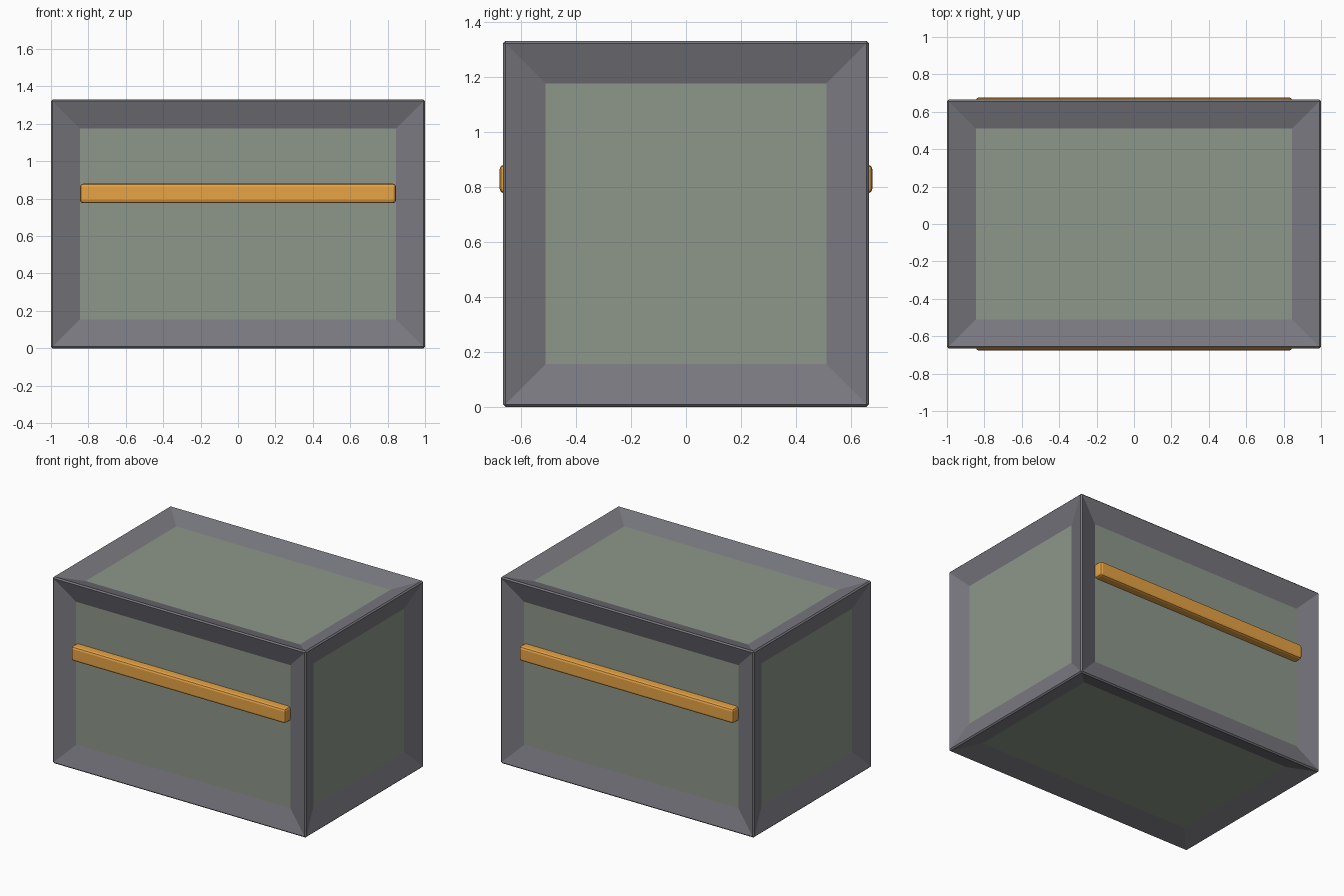
import bpy
import bmesh

if "Cube" in bpy.data.objects:
    bpy.data.objects.remove(bpy.data.objects["Cube"])

W, D, H = 2.0, 1.33, 1.33      # overall crate size
RIM, SINK, EDGE = 0.155, 0.048, 0.009


def material(name, rgb):
    m = bpy.data.materials.new(name)
    m.diffuse_color = (*rgb, 1)
    m.use_nodes = True
    m.node_tree.nodes["Principled BSDF"].inputs["Base Color"].default_value = m.diffuse_color
    return m


frame_mat = material("frame_grey", (0.19, 0.19, 0.215))
panel_mat = material("panel_green_grey", (0.27, 0.31, 0.255))
bar_mat = material("bar_orange", (0.80, 0.37, 0.06))


def box(name, centre, size, bevel, segments, mats, panels=False):
    bm = bmesh.new()
    bmesh.ops.create_cube(bm, size=1)
    bmesh.ops.scale(bm, vec=size, verts=bm.verts)
    bmesh.ops.bevel(bm, geom=bm.edges[:], offset=bevel, segments=segments,
                    profile=0.5, affect='EDGES')
    if panels:
        # sloping frame around a sunken panel on all six sides
        big = sorted(bm.faces, key=lambda f: -f.calc_area())[:6]
        bmesh.ops.inset_individual(bm, faces=big, thickness=RIM - bevel,
                                   depth=-SINK, use_even_offset=True)
        for f in big:
            f.material_index = 1
    bm.normal_update()
    me = bpy.data.meshes.new(name)
    bm.to_mesh(me)
    bm.free()
    ob = bpy.data.objects.new(name, me)
    ob.location = centre
    for m in mats:
        me.materials.append(m)
    bpy.context.collection.objects.link(ob)
    return ob


# crate body with sunken panels
box("crate_body", (0, 0, H / 2), (W, D, H), EDGE, 1,
    [frame_mat, panel_mat], panels=True)

# raised bars on the front and back panels
OUT, BACK = 0.677, 0.58
for name, s in (("front_bar", -1), ("back_bar", 1)):
    box(name, (0, s * (OUT + BACK) / 2, 0.828), (1.69, OUT - BACK, 0.104),
        0.016, 2, [bar_mat])
